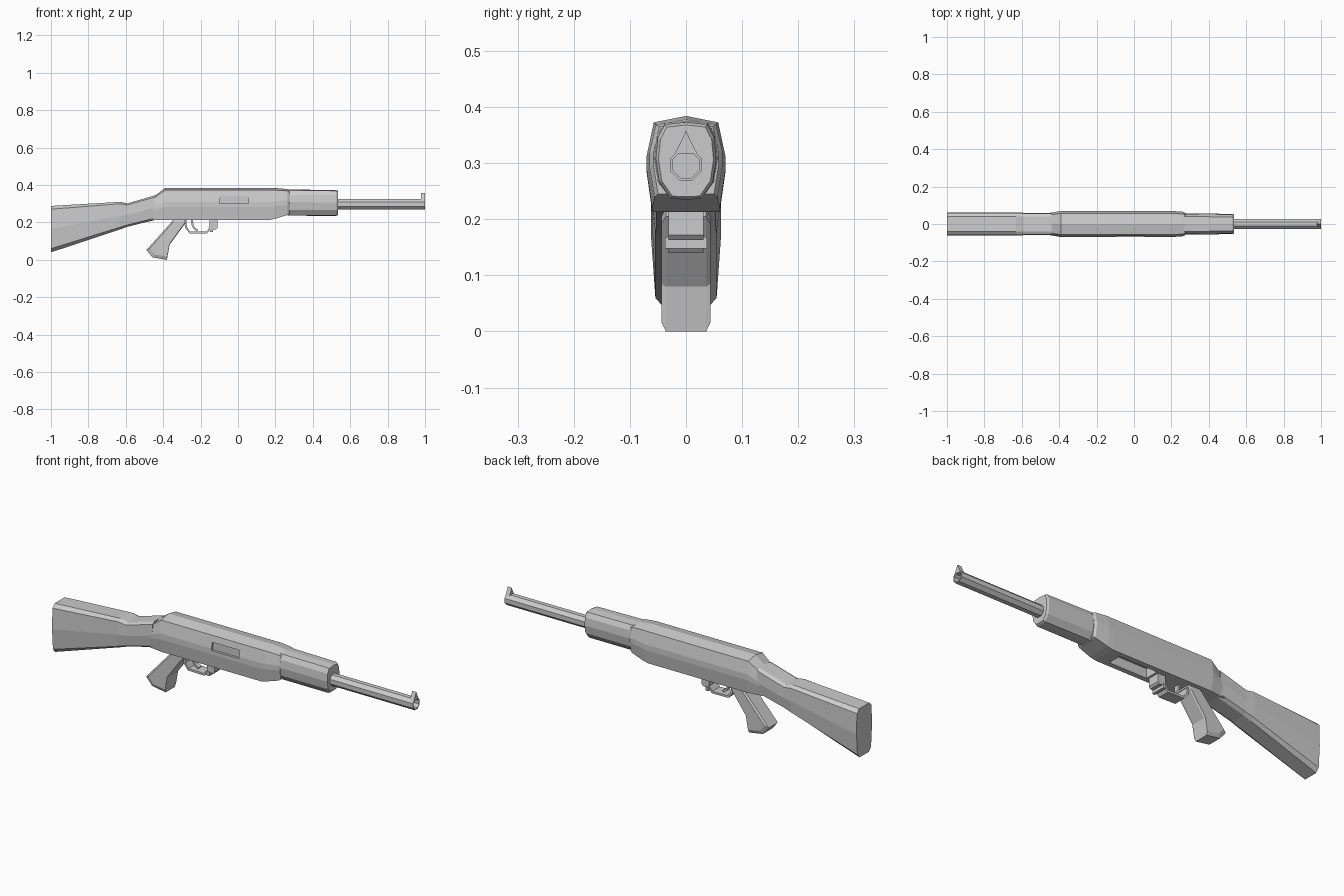
import bpy, bmesh, math
from mathutils import Vector

cube = bpy.data.objects.get("Cube")
if cube:
    bpy.data.objects.remove(cube, do_unlink=True)

grey = bpy.data.materials.new("plain grey")
grey.use_nodes = True
colour = (0.6, 0.6, 0.6, 1)
grey.diffuse_color = colour
grey.node_tree.nodes["Principled BSDF"].inputs["Base Color"].default_value = colour


def finish(name, bm):
    bmesh.ops.recalc_face_normals(bm, faces=bm.faces)
    mesh = bpy.data.meshes.new(name)
    bm.to_mesh(mesh)
    bm.free()
    mesh.materials.append(grey)
    obj = bpy.data.objects.new(name, mesh)
    bpy.context.collection.objects.link(obj)
    return obj


def loft(name, rings, closed=False):
    """Skin a list of equal rings; cap the ends unless the loop closes."""
    bm = bmesh.new()
    loops = [[bm.verts.new(p) for p in ring] for ring in rings]
    pairs = list(zip(loops, loops[1:]))
    if closed:
        pairs.append((loops[-1], loops[0]))
    else:
        bm.faces.new(loops[0])
        bm.faces.new(loops[-1])
    for a, b in pairs:
        for i in range(len(a)):
            j = (i + 1) % len(a)
            bm.faces.new((a[i], a[j], b[j], b[i]))
    return finish(name, bm)


def section(x, top, bottom, width, shape):
    """Symmetric cross-section; shape holds (width part, depth part)."""
    half = [(w * width, top + (bottom - top) * d) for w, d in shape]
    both = half + [(-y, z) for y, z in reversed(half) if y > 0]
    return [(x, y, z) for y, z in both]


def body(name, stations, shape):
    return loft(name, [section(*s, shape) for s in stations])


def slab(name, outline, half, edge=0.0):
    """Side outline in x,z given thickness in y, with eased rims."""
    mid = sum((Vector(p) for p in outline), Vector((0, 0))) / len(outline)

    def ring(y, scale):
        pts = [mid + (Vector(p) - mid) * scale for p in outline]
        return [(p.x, y, p.y) for p in pts]
    if not edge:
        return loft(name, [ring(-half, 1), ring(half, 1)])
    return loft(name, [ring(-half, .85), ring(edge - half, 1),
                       ring(half - edge, 1), ring(half, .85)])


def strip(name, path, thick, half):
    """Flat bar bent along a path in x,z."""
    rings = []
    for i, p in enumerate(path):
        d = Vector(path[min(i + 1, len(path) - 1)]) - Vector(path[max(i - 1, 0)])
        n = Vector((-d.y, d.x)).normalized() * thick / 2
        a, b = Vector(p) + n, Vector(p) - n
        rings.append([(a.x, -half, a.y), (a.x, half, a.y),
                      (b.x, half, b.y), (b.x, -half, b.y)])
    return loft(name, rings)


def cut(target, lo, hi):
    """Carve a box-shaped recess."""
    bm = bmesh.new()
    bmesh.ops.create_cube(bm, size=1)
    lo, hi = Vector(lo), Vector(hi)
    for v in bm.verts:
        v.co = (lo + hi) / 2 + v.co * (hi - lo)
    cutter = finish("recess_cutter", bm)
    cutter.hide_render = True
    mod = target.modifiers.new("recess", 'BOOLEAN')
    mod.operation, mod.solver, mod.object = 'DIFFERENCE', 'EXACT', cutter
    bpy.context.view_layer.objects.active = target
    bpy.ops.object.modifier_apply(modifier=mod.name)
    bpy.data.objects.remove(cutter, do_unlink=True)


# Shoulder stock
body("stock", [(-1, .288, .04, .062), (-.63, .31, .163, .062),
               (-.59, .302, .177, .06), (-.44, .346, .214, .06)],
     [(0, 0), (.65, 0), (.95, .07), (1, .5), (.88, .92), (.6, 1), (0, 1)])

# Receiver with ejection port and magazine opening
receiver = body("receiver",
                [(-.48, .33, .213, .055), (-.44, .346, .213, .061),
                 (-.39, .384, .213, .07), (.17, .384, .213, .07),
                 (.2, .384, .22, .07), (.265, .378, .24, .065),
                 (.275, .374, .245, .058)],
                [(0, 0), (.82, .07), (1, .43), (1, .6), (.86, 1), (0, 1)])
cut(receiver, (-.1, -.1, .3), (.055, -.058, .34))
cut(receiver, (-.1, -.035, .1), (.11, .035, .26))

# Fore-end
body("fore_end", [(.265, .376, .236, .057), (.525, .373, .235, .054),
                  (.535, .368, .24, .049)],
     [(0, 0), (.7, .03), (.93, .2), (1, .48), (.88, .78), (.5, .99), (0, 1)])

# Hollow eight-sided barrel
def circle(x, r):
    angles = [math.tau * (i + .5) / 8 for i in range(8)]
    return [(x, r * math.cos(a), .297 + r * math.sin(a)) for a in angles]


loft("barrel", [circle(.52, .03), circle(1, .03), circle(1, .025), circle(.55, .025)])

# Front sight
loft("front_sight", [[(x, y, z) for y, z in
                      [(-.02, .317), (-.008, .34), (0, .358), (.008, .34), (.02, .317)]]
                     for x in (.978, 1)])

# Pistol grip
slab("pistol_grip", [(-.34, .22), (-.49, .052), (-.457, .013), (-.38, 0),
                     (-.366, .08), (-.275, .205), (-.275, .22)], .044, .008)

# Trigger group
strip("trigger_guard", [(-.283, .205), (-.277, .172), (-.258, .147),
                        (-.168, .145), (-.148, .17)], .011, .031)
strip("trigger", [(-.247, .22), (-.243, .185), (-.232, .167), (-.215, .157)], .01, .012)
slab("magazine_catch", [(-.152, .22), (-.152, .172), (-.145, .163),
                        (-.118, .163), (-.11, .172), (-.11, .22)], .031)
slab("catch_pin", [(-.15, .168), (-.15, .148), (-.135, .148), (-.135, .168)], .037)
